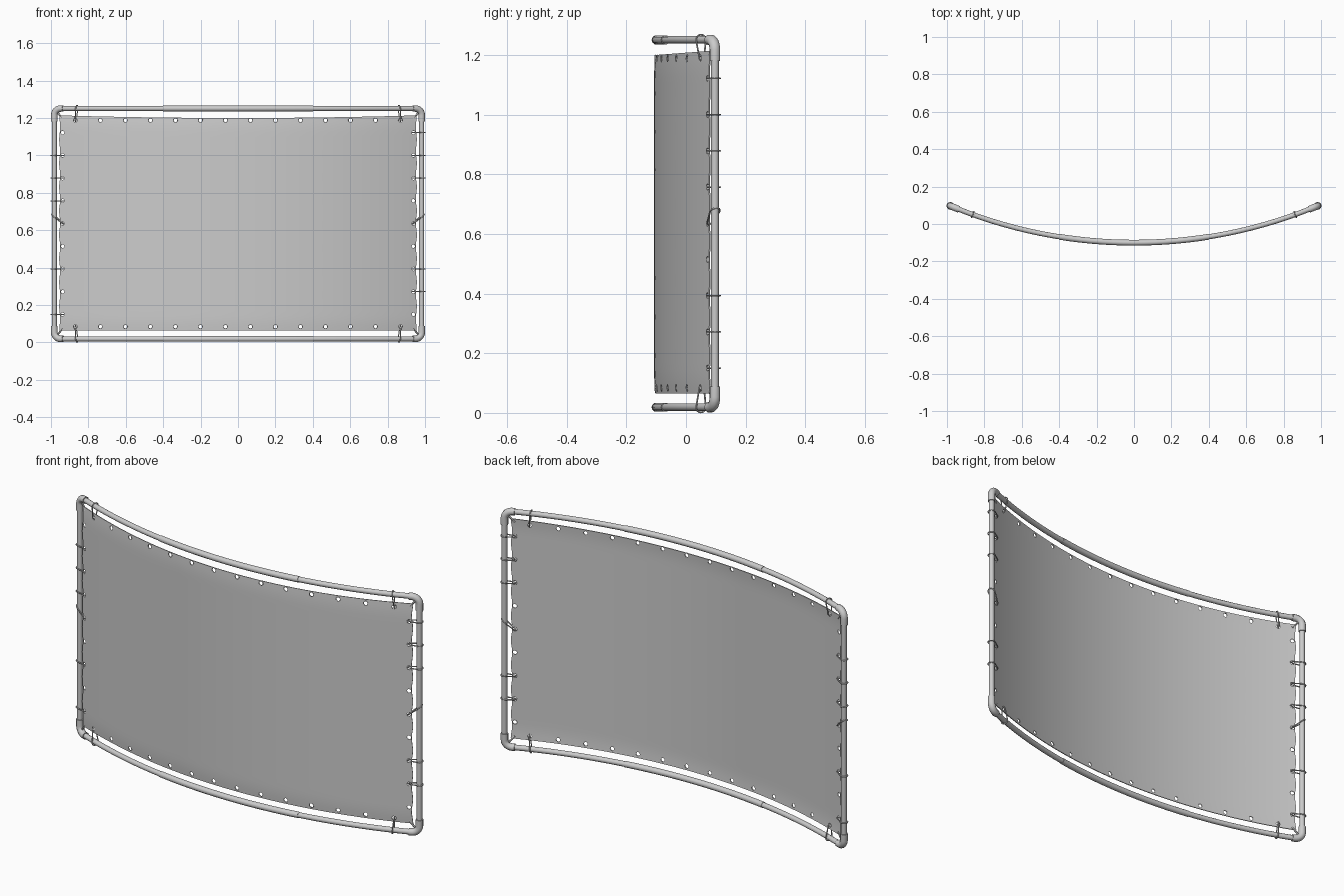
import bpy, bmesh, math
from mathutils import Vector

cube = bpy.data.objects.get("Cube")
if cube:
    bpy.data.objects.remove(cube, do_unlink=True)

R = 2.546                      # radius of the bowed plan
POST, LOW, HIGH = 0.982, 0.019, 1.251
TUBE, FITTING = 0.0135, 0.018


def material(name, value):
    m = bpy.data.materials.new(name)
    m.use_nodes = True
    c = (value, value, value, 1)
    m.diffuse_color = c
    m.node_tree.nodes["Principled BSDF"].inputs["Base Color"].default_value = c
    return m


GREY = material("light grey", 0.6)


def at(x, z, out=0.0):
    """Point on the bowed wall; out moves it towards the front."""
    a = math.asin(x / R)
    r = R + out
    return Vector((r * math.sin(a), R - 0.1 - r * math.cos(a), z))


def finish(ob, angle=40):
    bpy.ops.object.select_all(action='DESELECT')
    ob.select_set(True)
    bpy.context.view_layer.objects.active = ob
    if ob.type == 'CURVE':
        bpy.ops.object.convert(target='MESH')
        ob = bpy.context.object
    bpy.ops.object.shade_smooth_by_angle(angle=math.radians(angle))


def tubes(name, paths, radius, sides=3, closed=False):
    cu = bpy.data.curves.new(name, 'CURVE')
    cu.dimensions = '3D'
    cu.bevel_depth = radius
    cu.bevel_resolution = sides
    cu.use_fill_caps = True
    for path in paths:
        sp = cu.splines.new('POLY')
        sp.points.add(len(path) - 1)
        for p, co in zip(sp.points, path):
            p.co = (*co, 1)
        sp.use_cyclic_u = closed
    cu.materials.append(GREY)
    ob = bpy.data.objects.new(name, cu)
    bpy.context.collection.objects.link(ob)
    finish(ob)


def arc(x0, x1, z, n):
    return [at(x0 + (x1 - x0) * i / n, z) for i in range(n + 1)]


# Frame: rails with thicker middle sleeves, posts and corner elbows
for name, z in (("bottom", LOW), ("top", HIGH)):
    tubes(name + "_rail", [arc(-0.945, 0.945, z, 30)], TUBE)
    tubes(name + "_rail_sleeve", [arc(-0.4, 0.4, z, 14)], 0.0155)
    inward = 1 if z == LOW else -1
    for side, s in (("left", 1), ("right", -1)):
        bend = 0.035
        path = [at(s * 0.935, z)]
        for i in range(7):
            t = math.pi / 2 * i / 6
            path.append(at(s * (POST - bend + bend * math.sin(t)),
                           z + inward * bend * (1 - math.cos(t))))
        path.append(at(s * POST, z + inward * 0.07))
        tubes(f"{name}_{side}_elbow", [path], FITTING)
for side, s in (("left", 1), ("right", -1)):
    tubes(side + "_post", [[at(s * POST, LOW + 0.05), at(s * POST, HIGH - 0.05)]], TUBE)

# Eyelet positions
top_x = [-0.868 + 0.1335 * i for i in range(14)]
side_z = [0.15 + 0.1215 * i for i in range(9)]
eyelets = [(x, z) for x in top_x for z in (0.085, 1.188)]
eyelets += [(s * 0.936, z) for s in (-1, 1) for z in side_z]

# Fabric sheet with a slightly sagging top edge and uneven sides
NX, NZ = 72, 44
bm = bmesh.new()
grid = []
for i in range(NX + 1):
    u = 2 * i / NX - 1
    col = []
    for j in range(NZ + 1):
        v = j / NZ
        top = 1.2 + 0.014 * u * u
        z = 0.065 + (top - 0.065) * v
        half = 0.951 + 0.003 * math.cos(v * math.pi * 18)
        hem = max(0, abs(2 * v - 1) - 0.86) / 0.14
        col.append(bm.verts.new(at(u * half, z, 0.005 - 0.004 * hem * hem)))
    grid.append(col)
for i in range(NX):
    for j in range(NZ):
        bm.faces.new((grid[i][j], grid[i + 1][j], grid[i + 1][j + 1], grid[i][j + 1]))
bmesh.ops.recalc_face_normals(bm, faces=bm.faces)
me = bpy.data.meshes.new("fabric_sheet")
bm.to_mesh(me)
bm.free()
me.materials.append(GREY)
sheet = bpy.data.objects.new("fabric_sheet", me)
bpy.context.collection.objects.link(sheet)
sol = sheet.modifiers.new("thickness", 'SOLIDIFY')
sol.thickness = 0.004
sol.offset = 0

# Cutter that punches the eyelet holes
bm = bmesh.new()
for x, z in eyelets:
    a, b = at(x, z, -0.03), at(x, z, 0.03)
    rot = (b - a).to_track_quat('Z', 'Y').to_matrix().to_4x4()
    rot.translation = (a + b) / 2
    bmesh.ops.create_cone(bm, cap_ends=True, segments=12, radius1=0.0105,
                          radius2=0.0105, depth=0.06, matrix=rot)
cm = bpy.data.meshes.new("eyelet_cutter")
bm.to_mesh(cm)
bm.free()
cutter = bpy.data.objects.new("eyelet_cutter", cm)
bpy.context.collection.objects.link(cutter)
cutter.hide_render = True
cut = sheet.modifiers.new("eyelets", 'BOOLEAN')
cut.operation = 'DIFFERENCE'
cut.solver = 'EXACT'
cut.object = cutter
bpy.context.view_layer.objects.active = sheet
for m in ("thickness", "eyelets"):
    bpy.ops.object.modifier_apply(modifier=m)
bpy.data.objects.remove(cutter, do_unlink=True)
finish(sheet)

# Eyelet rims
rims = []
for x, z in eyelets:
    c = at(x, z, 0.004)
    n = at(x, z, 1) - at(x, z)
    t = n.cross(Vector((0, 0, 1))).normalized()
    rims.append([c + t * 0.0115 * math.cos(k * math.pi / 6)
                 + Vector((0, 0, 0.0115 * math.sin(k * math.pi / 6))) for k in range(12)])
tubes("eyelet_rims", rims, 0.002, 1, True)


def loop(hole, tube):
    """Cord loop through an eyelet and around a frame tube."""
    a, b = at(*hole), at(*tube)
    n = (at(tube[0], 0, 1) - at(tube[0], 0)).normalized()
    d = (b - a).normalized()
    r = TUBE + 0.004
    pts = [a - d * 0.009, a + n * 0.008]
    for k in range(9):
        t = math.pi * k / 8
        pts.append(b + n * r * math.cos(t) + d * r * math.sin(t))
    return pts + [a - n * 0.008]


# Cord ties along the posts, the rails and the corners
cords = []
for s, rows in ((1, (1, 2, 4, 6, 7, 8)), (-1, (0, 2, 4, 5, 6, 7))):
    for k in rows:
        z = side_z[k]
        cords.append(loop((s * 0.936, z), (s * POST, z + (0.04 if k == 4 else 0))))
for s in (-1, 1):
    for z, rail in ((0.085, LOW), (1.188, HIGH)):
        cords.append(loop((s * 0.868, z), (s * 0.862, rail)))
tubes("cord_ties", cords, 0.003, 1, True)
corners = [[at(s * 0.935, z0), at(s * 0.974, z1)]
           for s in (-1, 1) for z0, z1 in ((0.078, 0.03), (1.195, 1.24))]
tubes("corner_ties", corners, 0.005, 1)
